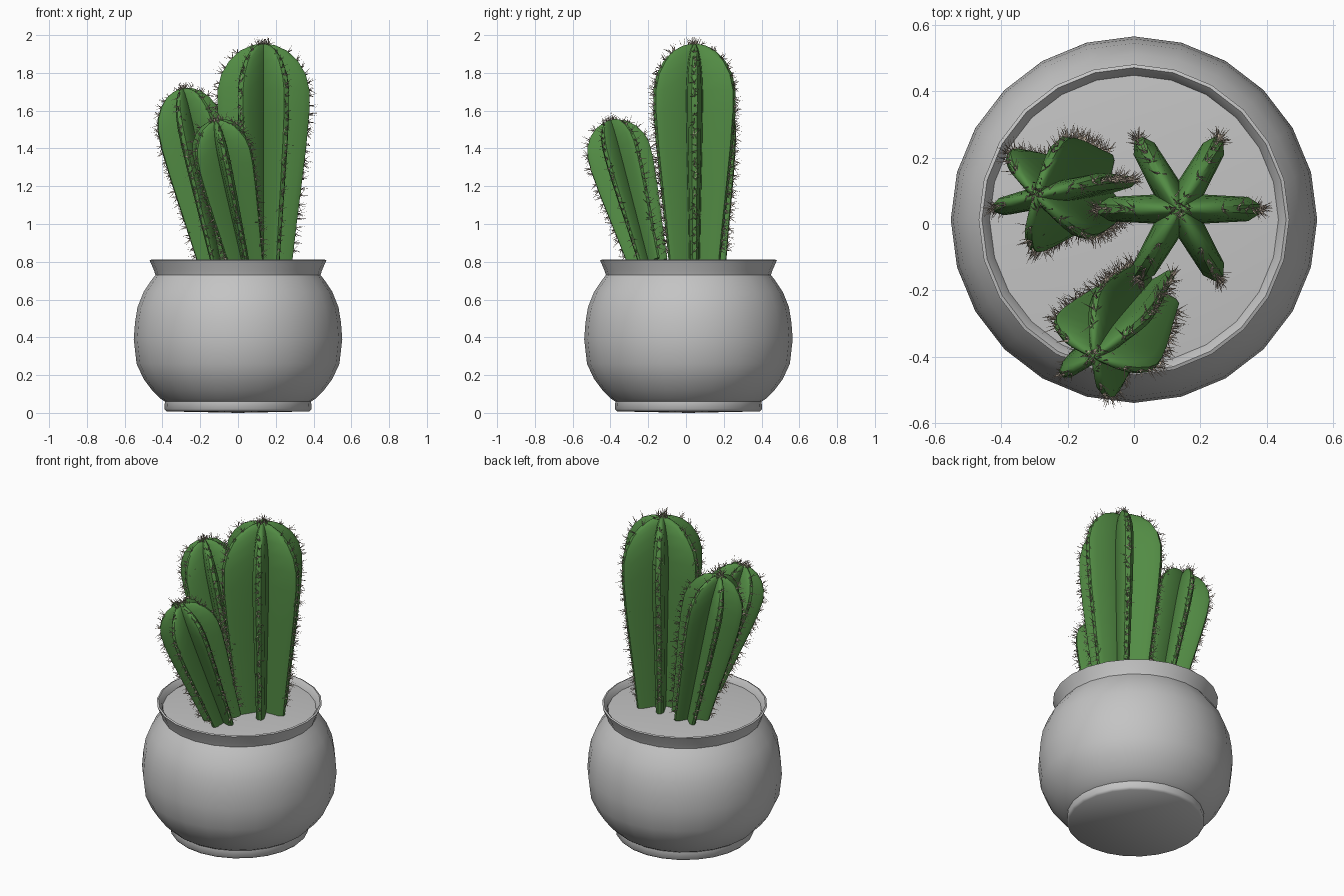
import bpy, math, random
from mathutils import Vector, Matrix

if "Cube" in bpy.data.objects:
    bpy.data.objects.remove(bpy.data.objects["Cube"])

random.seed(4)


def material(name, rgb):
    m = bpy.data.materials.new(name)
    m.diffuse_color = (*rgb, 1.0)
    m.use_nodes = True
    m.node_tree.nodes["Principled BSDF"].inputs["Base Color"].default_value = m.diffuse_color
    return m


GREY = material("grey ceramic", (0.55, 0.55, 0.55))
GREEN = material("cactus green", (0.085, 0.26, 0.058))
TAN = material("pale spine", (0.52, 0.43, 0.34))


def add_mesh(name, verts, faces, mat, angle=None):
    me = bpy.data.meshes.new(name)
    me.from_pydata(verts, [], faces)
    me.materials.append(mat)
    if angle is not None:
        me.shade_smooth()
        me.set_sharp_from_angle(angle=math.radians(angle))
    ob = bpy.data.objects.new(name, me)
    bpy.context.collection.objects.link(ob)
    return ob


def bridge(rings, n):
    """Quads between consecutive rings of n vertices."""
    return [(r * n + i, r * n + (i + 1) % n, (r + 1) * n + (i + 1) % n, (r + 1) * n + i)
            for r in range(rings - 1) for i in range(n)]


def lathe(name, profile, sides, mat, angle, cy=0.013, cap_start=None, cap_end=None):
    """Revolve (radius, z) points, with optional end fans at given heights."""
    verts = []
    for r, z in profile:
        for i in range(sides):
            a = 2 * math.pi * i / sides
            verts.append((r * math.cos(a), cy + r * math.sin(a), z))
    faces = bridge(len(profile), sides)
    if cap_start is not None:
        verts.append((0, cy, cap_start))
        c = len(verts) - 1
        faces += [((i + 1) % sides, i, c) for i in range(sides)]
    if cap_end is not None:
        verts.append((0, cy, cap_end))
        c, o = len(verts) - 1, (len(profile) - 1) * sides
        faces += [(o + i, o + (i + 1) % sides, c) for i in range(sides)]
    return add_mesh(name, verts, faces, mat, angle)


# Pot: foot, round belly, neck and flared lip
lathe("pot", [(0.378, 0.008), (0.39, 0.02), (0.387, 0.06), (0.41, 0.075), (0.455, 0.12),
              (0.50, 0.18), (0.537, 0.26), (0.552, 0.39), (0.545, 0.48), (0.532, 0.56),
              (0.50, 0.64), (0.46, 0.70), (0.437, 0.73), (0.445, 0.755), (0.468, 0.808),
              (0.458, 0.812), (0.44, 0.79), (0.43, 0.76)], 24, GREY, 50, cap_start=0.0)

# Soil: very slightly domed disc just under the lip
lathe("soil", [(0.436, 0.775), (0.30, 0.787)], 24, GREY, 40, cap_end=0.792)

# Stem outline: fraction of length, fraction of widest radius
OUTLINE = [(0.0, 0.62), (0.18, 0.72), (0.36, 0.83), (0.53, 0.93), (0.69, 1.0), (0.79, 1.0),
           (0.86, 0.92), (0.92, 0.75), (0.965, 0.52), (0.99, 0.27)]
RIBS = 6


def outline_at(t):
    """Radius and slope of the stem outline at t."""
    pts = OUTLINE + [(1.0, 0.0)]
    for (t0, r0), (t1, r1) in zip(pts, pts[1:]):
        if t <= t1:
            return r0 + (r1 - r0) * (t - t0) / (t1 - t0), (r1 - r0) / (t1 - t0)
    return 0.0, -20.0


def star_section(r):
    """Deep star cross-section with blunt, narrow ribs."""
    pts = []
    for k in range(RIBS):
        a = 2 * math.pi * k / RIBS
        half = math.pi / RIBS
        for x, y in ((0.86, -0.15), (1.0, -0.06), (1.0, 0.06), (0.86, 0.15)):
            pts.append((r * (x * math.cos(a) - y * math.sin(a)),
                        r * (x * math.sin(a) + y * math.cos(a))))
        pts.append((0.36 * r * math.cos(a + half), 0.36 * r * math.sin(a + half)))
    return pts


def cactus(name, base, tip, radius, phase):
    base, tip = Vector(base), Vector(tip)
    axis = tip - base
    length = axis.length
    frame = (Matrix.Translation(base)
             @ Vector((0, 0, 1)).rotation_difference(axis).to_matrix().to_4x4()
             @ Matrix.Rotation(math.radians(phase), 4, 'Z'))

    # Ribbed stem
    n = RIBS * 5
    verts = [frame @ Vector((x, y, t * length))
             for t, r in OUTLINE for x, y in star_section(r * radius)]
    faces = bridge(len(OUTLINE), n)
    verts.append(frame @ Vector((0, 0, length)))
    o = (len(OUTLINE) - 1) * n
    faces += [(o + i, o + (i + 1) % n, len(verts) - 1) for i in range(n)]
    faces.append(tuple(reversed(range(n))))
    add_mesh(name + "_stem", verts, faces, GREEN, 38)

    # Spines: thin needles in clusters down each rib and on the crown
    sv, sf = [], []

    def needle(p, d, size):
        d = d.normalized()
        side = d.orthogonal().normalized() * 0.0024
        other = d.cross(side)
        s = len(sv)
        for q in (side, -0.5 * side + 0.87 * other, -0.5 * side - 0.87 * other):
            sv.append(frame @ (p + q))
        sv.append(frame @ (p + d * size))
        sf.extend([(s, s + 1, s + 3), (s + 1, s + 2, s + 3), (s + 2, s, s + 3)])

    def scatter(amount):
        return Vector([random.uniform(-amount, amount) for _ in range(3)])

    clusters = int(length / 0.042)
    for k in range(RIBS):
        a = 2 * math.pi * k / RIBS
        for c in range(clusters):
            t = 0.05 + 0.93 * (c + random.uniform(0.2, 0.8)) / clusters
            r, slope = outline_at(t)
            out = Vector((math.cos(a), math.sin(a), -slope * radius / length)).normalized()
            p = Vector((r * radius * math.cos(a), r * radius * math.sin(a), t * length))
            for _ in range(6):
                needle(p - out * 0.003 + scatter(0.004), out + scatter(0.95),
                       random.uniform(0.025, 0.055))
    for _ in range(45):
        spot = Vector((random.gauss(0, 0.022), random.gauss(0, 0.022), length - 0.006))
        needle(spot, Vector((0, 0, 1)) + scatter(0.8), random.uniform(0.025, 0.046))
    add_mesh(name + "_spines", sv, sf, TAN)


cactus("tall_cactus", (0.135, 0.045, 0.785), (0.135, 0.045, 1.957), 0.243, 0)
cactus("left_cactus", (-0.10, 0.105, 0.79), (-0.295, 0.085, 1.72), 0.178, 14)
cactus("front_cactus", (0.04, -0.20, 0.79), (-0.12, -0.40, 1.55), 0.168, 35)
